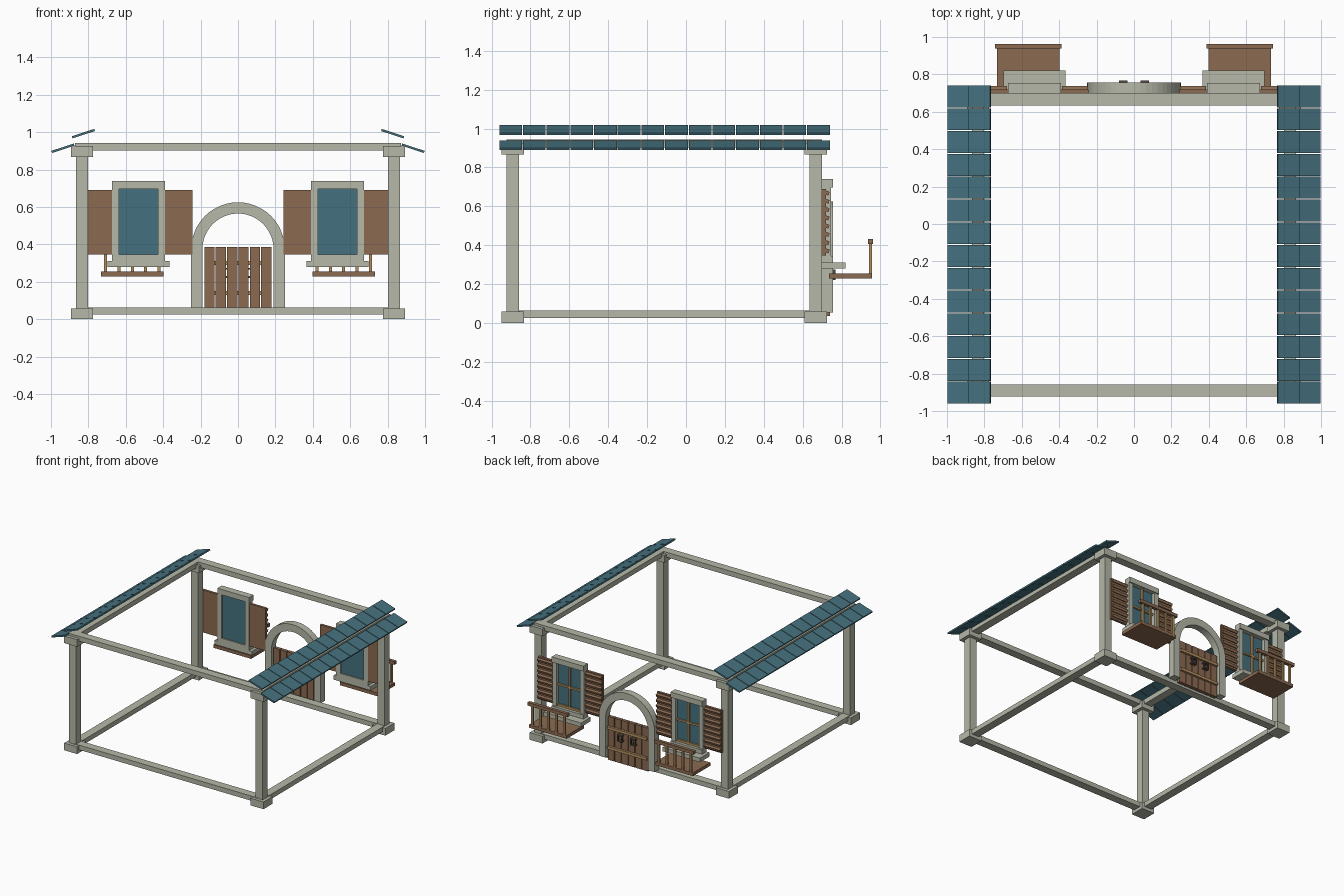
import bpy, bmesh, math
from mathutils import Matrix, Vector

if "Cube" in bpy.data.objects:
    bpy.data.objects.remove(bpy.data.objects["Cube"])


def material(name, rgb):
    m = bpy.data.materials.new(name)
    m.diffuse_color = (*rgb, 1)
    m.use_nodes = True
    m.node_tree.nodes["Principled BSDF"].inputs["Base Color"].default_value = m.diffuse_color
    return m


STONE = material("pale_stone", (0.46, 0.48, 0.39))
WOOD = material("brown_wood", (0.26, 0.145, 0.083))
TEAL = material("teal", (0.06, 0.165, 0.21))
TAN = material("tan_wood", (0.45, 0.28, 0.12))
IRON = material("dark_iron", (0.09, 0.065, 0.05))


def finish(name, bm, mat):
    bmesh.ops.recalc_face_normals(bm, faces=bm.faces)
    me = bpy.data.meshes.new(name)
    bm.to_mesh(me)
    bm.free()
    me.materials.append(mat)
    ob = bpy.data.objects.new(name, me)
    bpy.context.collection.objects.link(ob)
    return ob


def add_box(bm, x0, x1, y0, y1, z0, z1, rot=None):
    """Box from its limits, optionally turned about its own centre."""
    centre = Vector(((x0 + x1) / 2, (y0 + y1) / 2, (z0 + z1) / 2))
    m = Matrix.Translation(centre)
    if rot is not None:
        m = m @ rot
    m = m @ Matrix.Diagonal((x1 - x0, y1 - y0, z1 - z0, 1))
    bmesh.ops.create_cube(bm, size=1, matrix=m)


def boxes(name, mat, limits):
    bm = bmesh.new()
    for b in limits:
        add_box(bm, *b)
    return finish(name, bm, mat)


def mirrored(ob):
    """Reflect across the x = 0 plane."""
    mod = ob.modifiers.new("mirror", 'MIRROR')
    mod.use_axis = (True, False, False)
    return ob


# Timber frame: posts, corner blocks, beams
PX, YF, YB = 0.834, -0.89, 0.667
for label, y in (("front", YF), ("back", YB)):
    mirrored(boxes(label + "_post", STONE,
                   [(PX - .032, PX + .032, y - .032, y + .032, .03, .9)]))
    mirrored(boxes(label + "_corner_blocks", STONE,
                   [(PX - .058, PX + .058, y - .058, y + .058, z, z + .058)
                    for z in (0, .867)]))
    boxes(label + "_bottom_beam", STONE, [(-.82, .82, y - .033, y + .033, .025, .063)])
    boxes(label + "_top_beam", STONE, [(-.872, .872, y - .033, y + .033, .903, .943)])
mirrored(boxes("side_beams", STONE,
               [(PX - .033, PX + .033, YF + .033, YB - .033, a, b)
                for a, b in ((.025, .063), (.903, .943))]))

# Two rows of sloping roof tiles along each side
tilt = Matrix.Rotation(math.radians(18), 4, 'Y')
pitch = 1.705 / 14
bm = bmesh.new()
for cx, cz in ((.936, .914), (.827, .992)):
    for i in range(14):
        y = -.96 + i * pitch
        add_box(bm, cx - .063, cx + .063, y, y + pitch - .005, cz - .006, cz + .006, tilt)
mirrored(finish("roof_tiles", bm, TEAL))

# Windows: surround, ledge, glass, glazing bars
W = 0.532
mirrored(boxes("window_surround", STONE, [
    (W - .142, W + .142, .698, .755, .697, .74),
    (W - .142, W - .104, .698, .745, .34, .70),
    (W + .104, W + .142, .698, .745, .34, .70),
    (W - .142, W + .142, .698, .755, .303, .345)]))
mirrored(boxes("window_ledge", STONE, [(W - .167, W + .167, .698, .82, .279, .312)]))
mirrored(boxes("window_glass", TEAL, [(W - .106, W + .106, .708, .718, .342, .70)]))
mirrored(boxes("glazing_bars", TAN, [
    (W - .007, W + .007, .715, .734, .345, .698),
    (W - .105, W + .105, .715, .732, .512, .526),
    (W - .105, W + .105, .715, .732, .345, .362)]))

# Louvred shutters on both sides of each window
slope = Matrix.Rotation(math.radians(-20), 4, 'X')
bm = bmesh.new()
for cx in (W - .216, W + .216):
    add_box(bm, cx - .073, cx + .073, .70, .72, .347, .69)
    for i in range(8):
        z = .371 + i * .0425
        add_box(bm, cx - .070, cx + .070, .714, .736, z - .010, z + .010, slope)
mirrored(finish("shutters", bm, WOOD))

# Balconies: floor, balusters, handrail
B = 0.565
mirrored(boxes("balcony_floor", WOOD, [(B - .168, B + .168, .735, .957, .228, .254)]))
mirrored(boxes("balcony_rail", WOOD, [(B - .178, B + .178, .937, .963, .407, .433)]))
mirrored(boxes("balusters", TAN, [
    (B + i * .0715 - .008, B + i * .0715 + .008, .941, .957, .25, .41)
    for i in range(-2, 3)]))

# Arched door surround: legs and half ring swept as one strip
ZC, R0, R1, N = .375, .19, .25, 24
path = [(1, 0, .055)]
path += [(math.cos(math.pi * i / N), math.sin(math.pi * i / N), ZC) for i in range(N + 1)]
path += [(-1, 0, .055)]
bm = bmesh.new()
rings = []
for c, s, z in path:
    rings.append([bm.verts.new((r * c, y, z + r * s))
                  for r, y in ((R0, .70), (R1, .70), (R1, .757), (R0, .757))])
for a, b in zip(rings, rings[1:]):
    for k in range(4):
        bm.faces.new((a[k], a[(k + 1) % 4], b[(k + 1) % 4], b[k]))
bm.faces.new(rings[0])
bm.faces.new(rings[-1])
finish("door_arch", bm, STONE)

# Plank door with cross bars
boxes("door_planks", WOOD, [
    (-.18 + i * .0608, -.18 + i * .0608 + .055, .712, .74, .035, .385) for i in range(6)])
boxes("door_cross_bars", TAN, [(-.177, .177, .738, .757, z - .011, z + .011)
                               for z in (.14, .30)])

# Door handles: small square rings on either side of the middle
handles = []
for x in (-.058, .058):
    handles += [(x - .022, x + .022, .738, .768, z - .005, z + .005) for z in (.225, .27)]
    handles += [(x + d - .005, x + d + .005, .755, .768, .22, .275) for d in (-.017, .017)]
boxes("door_handles", IRON, handles)
